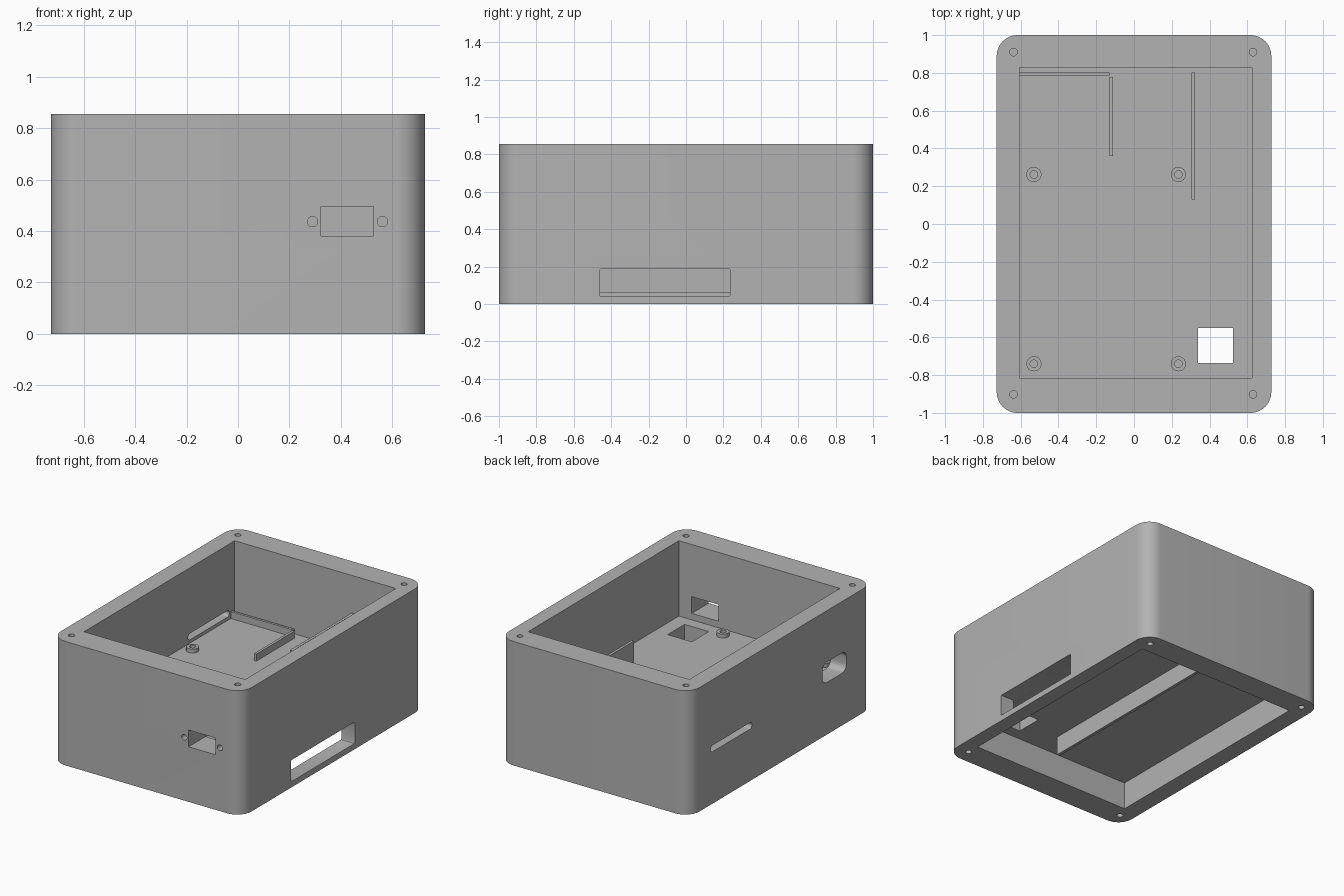
import bpy, bmesh, math
from mathutils import Vector

if "Cube" in bpy.data.objects:
    bpy.data.objects.remove(bpy.data.objects["Cube"])

grey = bpy.data.materials.new("plain grey")
grey.diffuse_color = (0.45, 0.45, 0.45, 1)
grey.use_nodes = True
grey.node_tree.nodes["Principled BSDF"].inputs["Base Color"].default_value = grey.diffuse_color


def rounded_rect(u0, u1, v0, v1, r=0.0, n=8):
    """Counter-clockwise outline of a rectangle with optional round corners."""
    if r == 0:
        return [(u0, v0), (u1, v0), (u1, v1), (u0, v1)]
    corners = [(u1 - r, v1 - r), (u0 + r, v1 - r), (u0 + r, v0 + r), (u1 - r, v0 + r)]
    pts = []
    for k, (cu, cv) in enumerate(corners):
        for i in range(n + 1):
            a = math.pi / 2 * (k + i / n)
            pts.append((cu + r * math.cos(a), cv + r * math.sin(a)))
    return pts


def circle(u, v, r, n=24):
    return [(u + r * math.cos(2 * math.pi * i / n), v + r * math.sin(2 * math.pi * i / n))
            for i in range(n)]


def finish(name, bm):
    bmesh.ops.recalc_face_normals(bm, faces=bm.faces)
    mesh = bpy.data.meshes.new(name)
    bm.to_mesh(mesh)
    bm.free()
    mesh.materials.append(grey)
    ob = bpy.data.objects.new(name, mesh)
    bpy.context.collection.objects.link(ob)
    return ob


def prism(name, outline, axis, lo, hi):
    """Extrude a 2D outline along x, y or z from lo to hi."""
    place = {"x": lambda u, v, w: (w, u, v),
             "y": lambda u, v, w: (u, w, v),
             "z": lambda u, v, w: (u, v, w)}[axis]
    bm = bmesh.new()
    face = bm.faces.new([bm.verts.new(place(u, v, lo)) for u, v in outline])
    ext = bmesh.ops.extrude_face_region(bm, geom=[face])
    bmesh.ops.translate(bm, vec=Vector(place(0, 0, hi - lo)),
                        verts=[g for g in ext["geom"] if isinstance(g, bmesh.types.BMVert)])
    return finish(name, bm)


def activate(ob):
    bpy.ops.object.select_all(action="DESELECT")
    ob.select_set(True)
    bpy.context.view_layer.objects.active = ob


def cut(target, outline, axis, lo, hi):
    cutter = prism("cutter", outline, axis, lo, hi)
    cutter.hide_render = True
    activate(target)
    mod = target.modifiers.new("cut", "BOOLEAN")
    mod.operation = "DIFFERENCE"
    mod.solver = "EXACT"
    mod.object = cutter
    bpy.ops.object.modifier_apply(modifier=mod.name)
    bpy.data.objects.remove(cutter)


HX, HY, TOP = 0.727, 1.0, 0.855
FLOOR, CEILING = 0.335, 0.19
inner = rounded_rect(-0.605, 0.625, -0.815, 0.828)

# Enclosure with upper cavity and underside recess
body = prism("enclosure", rounded_rect(-HX, HX, -HY, HY, 0.11, 12), "z", 0, TOP)
cut(body, inner, "z", FLOOR, TOP + 0.1)
cut(body, inner, "z", -0.1, CEILING)

# Square opening through the floor
cut(body, rounded_rect(0.34, 0.525, -0.735, -0.55), "z", 0.1, 0.45)

# Front connector window with its two screw holes
cut(body, rounded_rect(0.323, 0.527, 0.38, 0.495), "y", -1.1, -0.75)
for x in (0.29, 0.562):
    cut(body, circle(x, 0.437, 0.02), "y", -1.1, -0.9)

# Low slot in the right wall
cut(body, rounded_rect(-0.46, 0.235, 0.04, 0.188, 0.008, 3), "x", 0.58, 0.9)

# Card slot and rounded port in the left wall
cut(body, rounded_rect(0.32, 0.77, 0.358, 0.402, 0.021, 6), "x", -0.9, -0.58)
cut(body, rounded_rect(-0.71, -0.45, 0.36, 0.5, 0.045, 6), "x", -0.9, -0.58)

# Corner screw holes in both rims
for x in (-0.638, 0.63):
    for y in (-0.902, 0.91):
        cut(body, circle(x, y, 0.02), "z", TOP - 0.15, TOP + 0.1)
        cut(body, circle(x, y, 0.02), "z", -0.1, 0.15)
activate(body)
bpy.ops.object.shade_smooth_by_angle(angle=math.radians(30))

# Rails and dividers: name, x range, y range, z range
for name, x0, x1, y0, y1, z0, z1 in (
        ("back_rail", -0.61, -0.13, 0.785, 0.802, FLOOR - 0.005, 0.383),
        ("side_rail", -0.13, -0.112, 0.36, 0.777, FLOOR - 0.005, 0.383),
        ("tall_divider", 0.305, 0.323, 0.13, 0.802, FLOOR - 0.005, 0.61),
        ("underside_divider", 0.085, 0.105, -0.645, 0.83, 0.06, CEILING + 0.005)):
    prism(name, rounded_rect(x0, x1, y0, y1), "z", z0, z1)

# Ring-shaped board standoffs
for x in (-0.53, 0.235):
    for y in (-0.74, 0.262):
        bm = bmesh.new()
        ring = [bm.verts.new((x + r, y, z)) for r, z in
                ((0.02, FLOOR - 0.003), (0.04, FLOOR - 0.003), (0.04, 0.362), (0.02, 0.362))]
        edges = [bm.edges.new((ring[i], ring[(i + 1) % 4])) for i in range(4)]
        bmesh.ops.spin(bm, geom=ring + edges, cent=(x, y, 0), axis=(0, 0, 1),
                       angle=2 * math.pi, steps=24, use_merge=True)
        bmesh.ops.remove_doubles(bm, verts=bm.verts, dist=1e-4)
        activate(finish("standoff", bm))
        bpy.ops.object.shade_smooth_by_angle(angle=math.radians(30))
